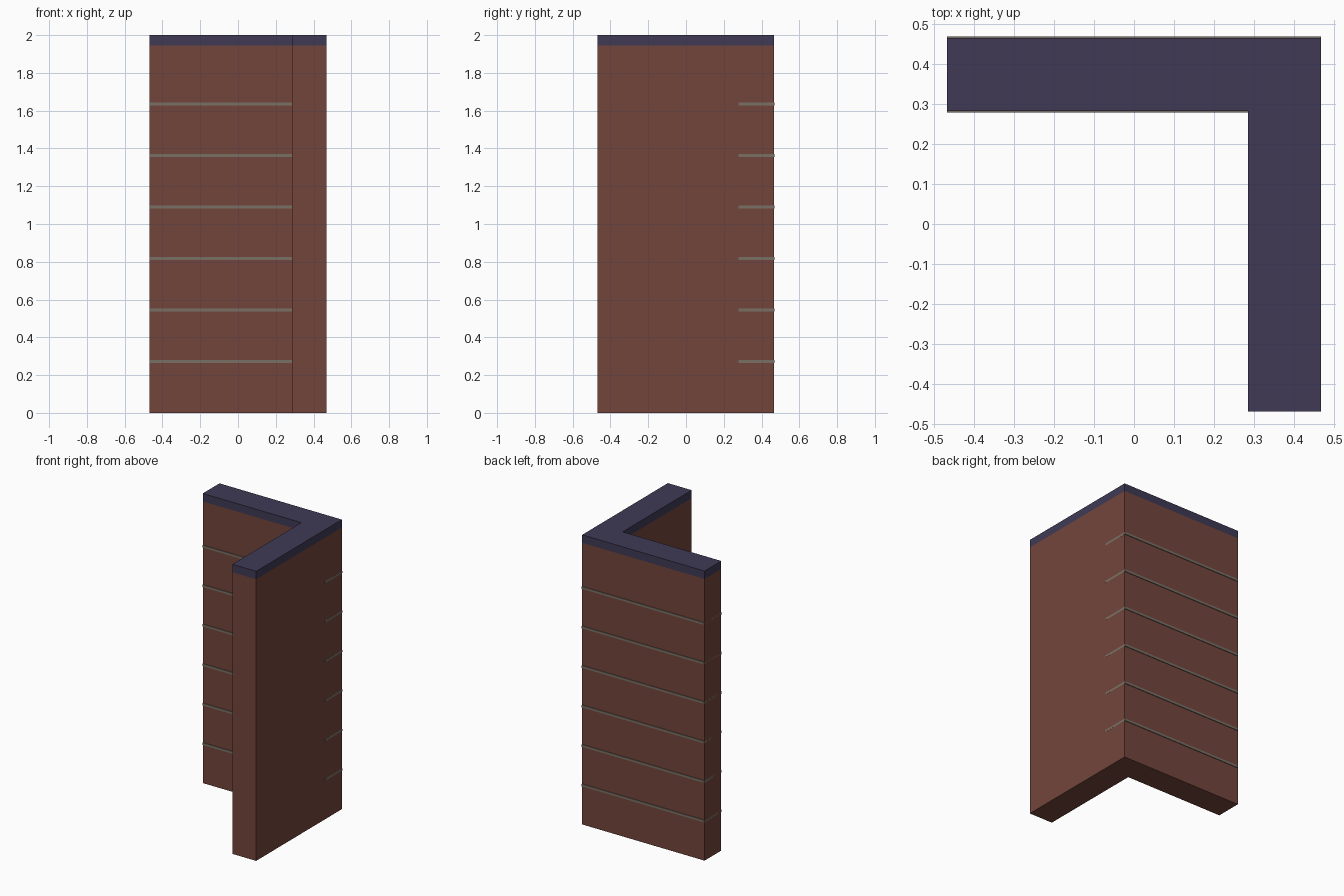
import bpy, bmesh

if "Cube" in bpy.data.objects:
    bpy.data.objects.remove(bpy.data.objects["Cube"])

W = 0.4675          # half width in x
P = 0.0045          # how far the courses stand proud
Y0, Y1 = -W - P / 2, W - P / 2
T = 0.182           # wall thickness
CAP_Z = 1.945


def material(name, rgb):
    m = bpy.data.materials.new(name)
    m.diffuse_color = (*rgb, 1)
    m.use_nodes = True
    m.node_tree.nodes["Principled BSDF"].inputs["Base Color"].default_value = m.diffuse_color
    return m


def prism(name, outline, z0, z1, mat):
    bm = bmesh.new()
    face = bm.faces.new([bm.verts.new((x, y, z0)) for x, y in outline])
    ext = bmesh.ops.extrude_face_region(bm, geom=[face], use_keep_orig=True)
    for v in ext["geom"]:
        if isinstance(v, bmesh.types.BMVert):
            v.co.z = z1
    bmesh.ops.recalc_face_normals(bm, faces=bm.faces[:])
    mesh = bpy.data.meshes.new(name)
    bm.to_mesh(mesh)
    bm.free()
    mesh.materials.append(mat)
    ob = bpy.data.objects.new(name, mesh)
    bpy.context.collection.objects.link(ob)
    return ob


brick = material("brick", (0.17, 0.06, 0.045))
slate = material("slate", (0.05, 0.042, 0.09))
mortar = material("mortar", (0.19, 0.16, 0.13))

# L-shaped corner wall and its coping
ell = [(-W, Y1), (-W, Y1 - T), (W - T, Y1 - T), (W - T, Y0), (W, Y0), (W, Y1)]
prism("corner_wall", ell, 0, CAP_Z, brick)
prism("coping", ell, CAP_Z, 2, slate)

# Thin mortar courses through the back wall
ya, yb = Y1 - T - P, Y1 + P
for i in range(1, 7):
    z = i * 3 / 11
    prism(f"mortar_course_{i}", [(-W, ya), (W + 0.0003, ya), (W + 0.0003, yb), (-W, yb)],
          z - 0.008, z + 0.008, mortar)
